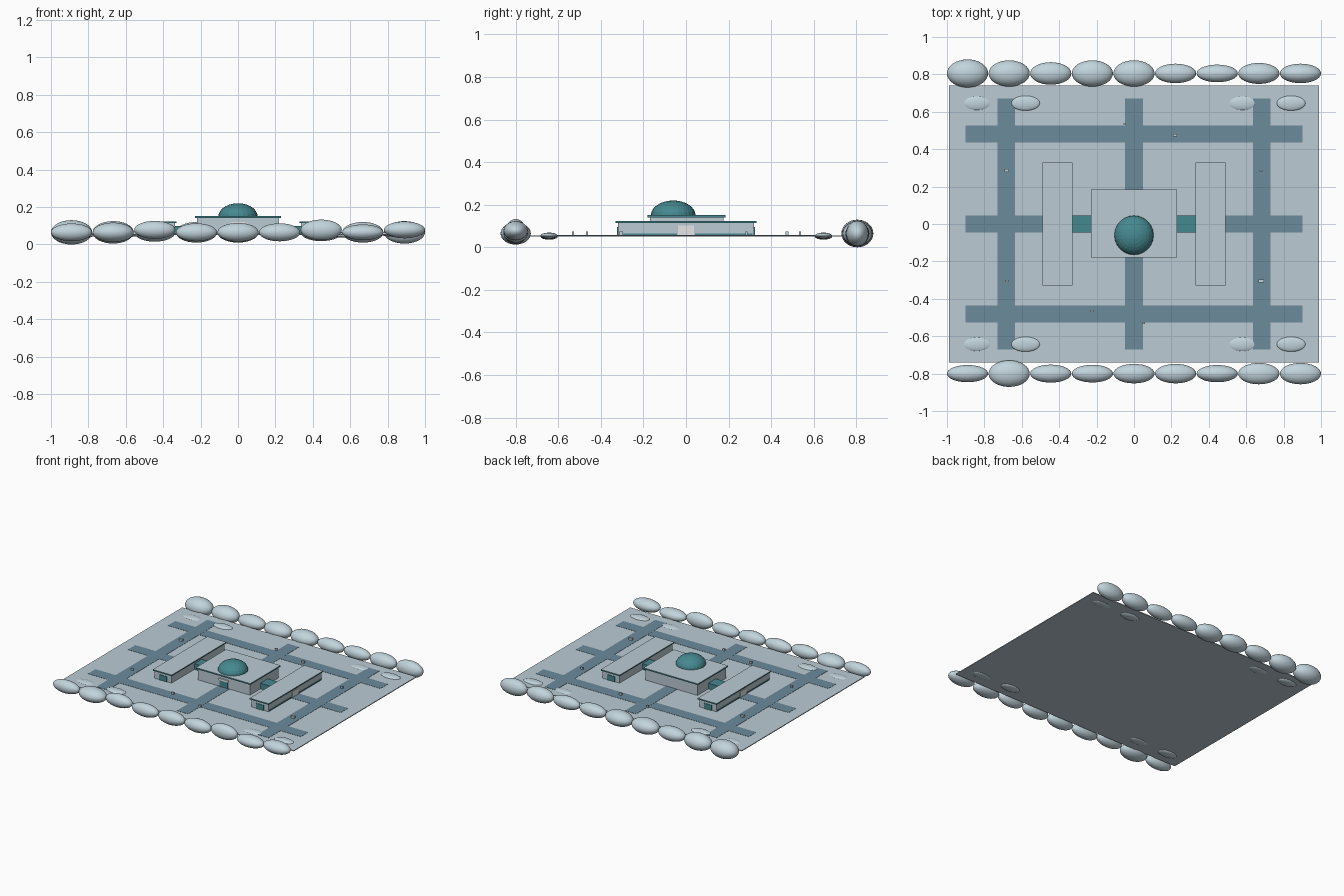
import bpy, bmesh, math
from mathutils import Matrix

cube = bpy.data.objects.get("Cube")
if cube:
    bpy.data.objects.remove(cube, do_unlink=True)


def material(name, rgb):
    m = bpy.data.materials.new(name)
    m.use_nodes = True
    m.diffuse_color = (*rgb, 1)
    m.node_tree.nodes["Principled BSDF"].inputs["Base Color"].default_value = (*rgb, 1)
    return m


PALE = material("pale blue grey", (0.50, 0.60, 0.66))
STONE = material("stone blue", (0.54, 0.66, 0.72))
ROAD = material("slate blue", (0.15, 0.26, 0.33))
TEAL = material("teal", (0.06, 0.25, 0.28))
WHITE = material("white", (0.90, 0.92, 0.93))

GROUND = 0.056


def finish(name, bm, mats):
    mesh = bpy.data.meshes.new(name)
    bm.to_mesh(mesh)
    bm.free()
    for m in mats:
        mesh.materials.append(m)
    obj = bpy.data.objects.new(name, mesh)
    bpy.context.collection.objects.link(obj)
    return obj


def box(name, x, y, z, mat, top=None):
    """Box from (low, high) ranges; optional second colour on the top face."""
    bm = bmesh.new()
    bmesh.ops.create_cube(bm, size=1)
    for v in bm.verts:
        v.co = [r[0] + (c + 0.5) * (r[1] - r[0]) for c, r in zip(v.co, (x, y, z))]
    bm.normal_update()
    if top:
        for f in bm.faces:
            f.material_index = int(f.normal.z > 0.5)
    return finish(name, bm, [mat, top] if top else [mat])


def around(c, half):
    return (c - half, c + half)


def ellipsoid(name, centre, radii, mat):
    bm = bmesh.new()
    bmesh.ops.create_uvsphere(bm, u_segments=32, v_segments=16, radius=1)
    bmesh.ops.transform(bm, verts=bm.verts,
                        matrix=Matrix.Translation(centre) @ Matrix.Diagonal((*radii, 1)))
    for f in bm.faces:
        f.smooth = True
    return finish(name, bm, [mat])


# Ground slab and crossing paths
box("ground", (-0.99, 0.99), (-0.74, 0.74), (0.05, GROUND), PALE)
for i in (-1, 0, 1):
    box("path_across", (-0.9, 0.9), around(i * 0.482, 0.045), (GROUND, 0.0575), ROAD)
    box("path_along", around(i * 0.682, 0.047), (-0.67, 0.67), (GROUND, 0.0578), ROAD)

# Main hall with overhanging roof, entrance and canopy
box("hall_walls", (-0.22, 0.22), (-0.17, 0.175), (GROUND, 0.141), PALE)
box("hall_roof", (-0.23, 0.23), (-0.18, 0.185), (0.141, 0.151), TEAL, PALE)
box("hall_door", around(0, 0.035), (-0.175, -0.17), (GROUND, 0.105), TEAL)
box("hall_door_lintel", around(0, 0.04), (-0.178, -0.17), (0.105, 0.12), WHITE)

# Faceted dome cut from a sphere
bm = bmesh.new()
bmesh.ops.create_uvsphere(bm, u_segments=24, v_segments=14, radius=1)
bmesh.ops.bisect_plane(bm, geom=bm.verts[:] + bm.edges[:] + bm.faces[:],
                       plane_co=(0, 0, 0), plane_no=(0, 0, 1), clear_inner=True)
bmesh.ops.transform(bm, verts=bm.verts,
                    matrix=Matrix.Translation((0, -0.06, 0.15)) @ Matrix.Diagonal((0.105, 0.105, 0.07, 1)))
finish("dome", bm, [TEAL])

# Side wings, each with a link to the hall
for side, label in ((1, "left"), (-1, "right")):
    def span(a, b):
        return tuple(sorted((side * a, side * b)))
    box(label + "_wing_walls", span(0.338, 0.482), (-0.32, 0.32), (GROUND, 0.115), PALE)
    box(label + "_wing_roof", span(0.33, 0.49), (-0.33, 0.33), (0.115, 0.124), TEAL, PALE)
    box(label + "_link", span(0.22, 0.338), around(0, 0.045), (GROUND, 0.1), TEAL)
    box(label + "_side_door", span(0.482, 0.486), around(0, 0.037), (GROUND, 0.103), WHITE)
    for end in (1, -1):
        box(label + "_end_door", around(side * 0.41, 0.032),
            around(end * 0.322, 0.002), (GROUND, 0.096), TEAL)
        box(label + "_low_band", span(0.482, 0.485),
            around(end * 0.178, 0.135), (0.058, 0.066), TEAL)

# Boulder rows: half depth and half height for each stone
BACK = [(.075, .065), (.07, .06), (.06, .05), (.07, .055), (.07, .055),
        (.052, .048), (.047, .047), (.056, .055), (.052, .06)]
FRONT = [(.046, .047), (.071, .052), (.048, .048), (.047, .048), (.052, .05),
         (.052, .048), (.046, .055), (.057, .042), (.057, .045)]
for name, y, row in (("back_boulder", 0.805, BACK), ("front_boulder", -0.8, FRONT)):
    for i, (depth, height) in enumerate(row):
        z = 0.078 if name == "front_boulder" and i in (2, 6, 8) else 0.065
        ellipsoid(name, ((i - 4) * 0.2225, y, max(z, height)), (0.11, depth, height), STONE)

# Flat stones half sunk in the corners
for y in (-0.643, 0.646):
    for x, z in ((-0.84, 0.05), (-0.58, 0.055), (0.58, 0.05), (0.84, 0.055)):
        ellipsoid("flat_stone", (x, y, z), (0.077, 0.04, 0.014), STONE)

# Small bollards along the paths
for x, y, half in ((-0.05, 0.535, 0.007), (0.22, 0.475, 0.011), (-0.68, 0.285, 0.013),
                   (0.68, 0.285, 0.008), (-0.68, -0.305, 0.008), (0.68, -0.305, 0.014),
                   (-0.225, -0.465, 0.009), (0.05, -0.53, 0.008)):
    box("bollard", around(x, half), around(y, half * 0.6), (GROUND, 0.074), STONE)
